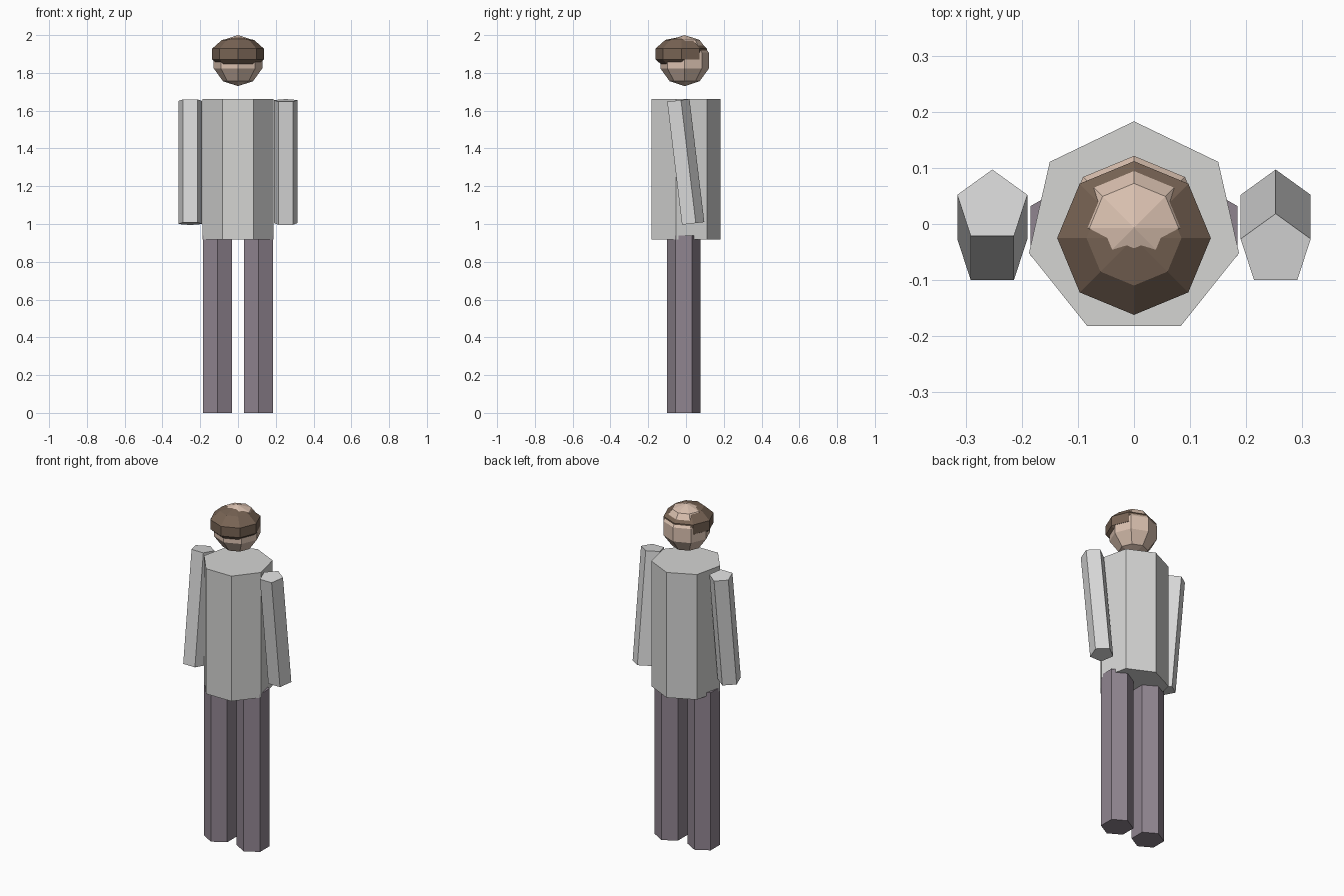
import bpy
import bmesh
import math
from mathutils import Matrix

if "Cube" in bpy.data.objects:
    bpy.data.objects.remove(bpy.data.objects["Cube"])


def material(name, rgb):
    m = bpy.data.materials.new(name)
    m.diffuse_color = (*rgb, 1.0)
    m.use_nodes = True
    m.node_tree.nodes["Principled BSDF"].inputs["Base Color"].default_value = m.diffuse_color
    return m


SHIRT = material("light grey shirt", (0.66, 0.66, 0.65))
SLEEVE = material("pale grey sleeve", (0.70, 0.70, 0.70))
TROUSERS = material("purple grey trousers", (0.28, 0.235, 0.28))
SKIN = material("skin", (0.70, 0.53, 0.43))
HAIR = material("brown hair", (0.185, 0.125, 0.088))


def finish(name, bm, mat, loc, rot=0.0):
    bmesh.ops.recalc_face_normals(bm, faces=bm.faces)
    me = bpy.data.meshes.new(name)
    bm.to_mesh(me)
    bm.free()
    me.materials.append(mat)
    ob = bpy.data.objects.new(name, me)
    ob.location = loc
    ob.rotation_euler.x = rot
    bpy.context.collection.objects.link(ob)
    return ob


def prism(name, sides, radius, height, mat, loc, rot=0.0):
    """Upright prism centred on loc, one corner pointing to the back (+y)."""
    bm = bmesh.new()
    ring = []
    for i in range(sides):
        a = 2 * math.pi * i / sides
        ring.append(bm.verts.new((radius * math.sin(a), radius * math.cos(a), -height / 2)))
    base = bm.faces.new(ring)
    ext = bmesh.ops.extrude_face_region(bm, geom=[base], use_keep_orig=True)
    top = [v for v in ext["geom"] if isinstance(v, bmesh.types.BMVert)]
    bmesh.ops.translate(bm, verts=top, vec=(0, 0, height))
    return finish(name, bm, mat, loc, rot)


def ball(name, radius_xy, radius_z, mat, loc):
    """Low-poly ball, eight segments and five bands."""
    bm = bmesh.new()
    bmesh.ops.create_uvsphere(bm, u_segments=8, v_segments=5, radius=1.0,
                              matrix=Matrix.Diagonal((radius_xy, radius_xy, radius_z, 1)))
    return finish(name, bm, mat, loc)


# Torso
prism("torso", 7, 0.192, 0.745, SHIRT, (0, -0.009, 1.29))

# Arms swing in opposite directions, legs are straight
for side, s in (("right", 1), ("left", -1)):
    prism(side + "_arm", 5, 0.0657, 0.656, SLEEVE, (s * 0.2525, -0.0075, 1.328), s * 0.12)
    prism(side + "_leg", 6, 0.0885, 0.938, TROUSERS, (s * 0.108, -0.0125, 0.469))

# Head, with a flattened ball of hair pushed through it
ball("head", 0.135, 0.135, SKIN, (0, -0.007, 1.865))
ball("hair", 0.144, 0.092, HAIR, (0, -0.025, 1.90))
